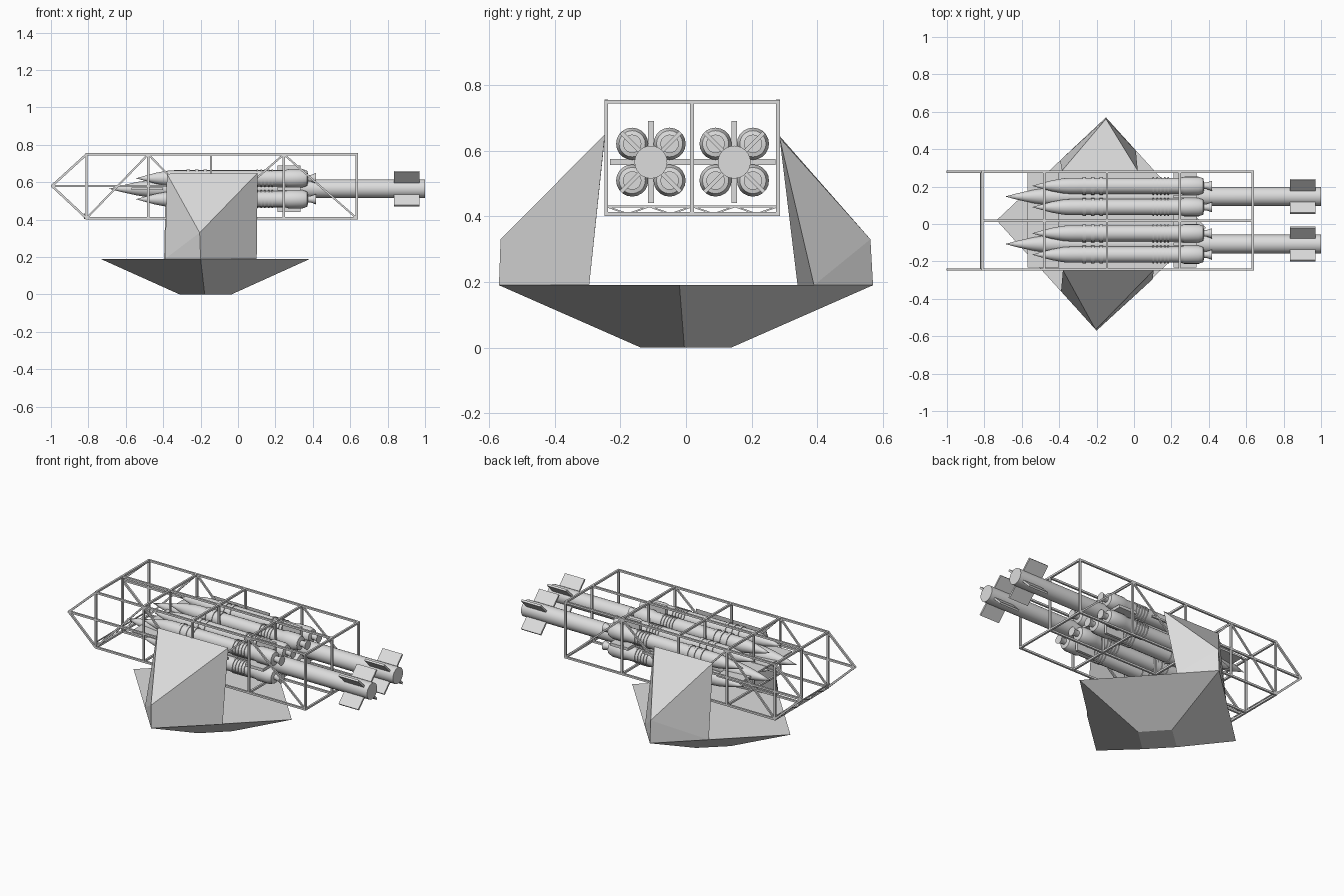
import bpy, bmesh, math
from mathutils import Vector, Matrix

if "Cube" in bpy.data.objects:
    bpy.data.objects.remove(bpy.data.objects["Cube"])

grey = bpy.data.materials.new("plain_grey")
grey.diffuse_color = (0.72, 0.72, 0.72, 1)
grey.use_nodes = True
grey.node_tree.nodes["Principled BSDF"].inputs["Base Color"].default_value = grey.diffuse_color


def finish(name, bm, smooth=False):
    bmesh.ops.recalc_face_normals(bm, faces=bm.faces)
    me = bpy.data.meshes.new(name)
    bm.to_mesh(me)
    bm.free()
    me.materials.append(grey)
    ob = bpy.data.objects.new(name, me)
    bpy.context.collection.objects.link(ob)
    if smooth:
        bpy.ops.object.select_all(action='DESELECT')
        ob.select_set(True)
        bpy.context.view_layer.objects.active = ob
        bpy.ops.object.shade_smooth_by_angle(angle=math.radians(35))
    return ob


def hull(name, pts):
    bm = bmesh.new()
    vs = [bm.verts.new(p) for p in pts]
    bmesh.ops.convex_hull(bm, input=vs)
    bmesh.ops.dissolve_limit(bm, angle_limit=0.03, verts=bm.verts, edges=bm.edges)
    finish(name, bm)


def bar(bm, a, b, t=0.012):
    """Square bar between two points."""
    a, b = Vector(a), Vector(b)
    d = b - a
    m = (Matrix.Translation((a + b) / 2) @ d.to_track_quat('X', 'Z').to_matrix().to_4x4()
         @ Matrix.Diagonal((d.length + t * 0.5, t, t, 1)))
    bmesh.ops.create_cube(bm, size=1, matrix=m)


def lathe(bm, profile, cy, cz, n=20):
    """Revolve (x, radius) pairs round an axis along x."""
    rings = []
    for x, r in profile:
        if r == 0:
            rings.append([bm.verts.new((x, cy, cz))])
        else:
            rings.append([bm.verts.new((x, cy + r * math.cos(2 * math.pi * i / n),
                                        cz + r * math.sin(2 * math.pi * i / n))) for i in range(n)])
    for p, q in zip(rings, rings[1:]):
        for i in range(n):
            j = (i + 1) % n
            if len(p) == 1:
                bm.faces.new((p[0], q[i], q[j]))
            elif len(q) == 1:
                bm.faces.new((p[i], p[j], q[0]))
            else:
                bm.faces.new((p[i], p[j], q[j], q[i]))


def fin(bm, x0, x1, r0, r1, ang, t, cy, cz):
    """Flat radial plate along the x axis."""
    m = (Matrix.Translation(((x0 + x1) / 2, cy, cz)) @ Matrix.Rotation(ang, 4, 'X')
         @ Matrix.Translation((0, (r0 + r1) / 2, 0)) @ Matrix.Diagonal((x1 - x0, r1 - r0, t, 1)))
    bmesh.ops.create_cube(bm, size=1, matrix=m)


# Base: upside-down truncated pyramid
hull("base", [(0.385, -0.02, 0.19), (-0.15, 0.57, 0.19), (-0.735, 0.02, 0.19), (-0.2, -0.57, 0.19),
              (-0.035, -0.005, 0), (-0.165, 0.138, 0), (-0.312, 0.005, 0), (-0.178, -0.138, 0)])

# Side supports
hull("front_support", [(-0.2, -0.57, 0.19), (-0.205, -0.565, 0.33), (-0.39, -0.36, 0.19),
                       (0.1, -0.295, 0.19), (-0.38, -0.247, 0.645), (0.105, -0.247, 0.65)])
hull("back_support", [(-0.15, 0.57, 0.19), (-0.15, 0.562, 0.33), (-0.395, 0.34, 0.19),
                      (0.01, 0.39, 0.19), (-0.385, 0.285, 0.645), (0.02, 0.285, 0.64)])

# Truss frame
bm = bmesh.new()
stations = [-0.81, -0.48, -0.145, 0.245, 0.635]
rails = [-0.243, 0.018, 0.28]
zb, zt, zm = 0.407, 0.749, 0.58
for y in rails:
    for z in (zb, zt):
        bar(bm, (stations[0], y, z), (stations[-1], y, z))
    for x in stations:
        bar(bm, (x, y, zb), (x, y, zt))
for x in stations:
    for z in (zb, zt):
        bar(bm, (x, rails[0], z), (x, rails[-1], z))
for y in (rails[0], rails[-1]):
    for i in range(4):
        z0, z1 = (zb, zt) if i % 2 == 0 else (zt, zb)
        bar(bm, (stations[i], y, z0), (stations[i + 1], y, z1), 0.01)
    for z in (zb, zt):
        bar(bm, (-0.995, y, zm), (stations[0], y, z))
    bar(bm, (-0.995, y, zm), (0.1, y, zm))
finish("truss_frame", bm)

# Lattice beam across the open end
bm = bmesh.new()
bar(bm, (-0.82, rails[0], 0.43), (-0.82, rails[-1], 0.43), 0.006)
for i in range(8):
    y0 = rails[0] + i * 0.0654
    a, b = (zb, 0.43) if i % 2 else (0.43, zb)
    bar(bm, (-0.82, y0, a), (-0.82, y0 + 0.0654, b), 0.005)
finish("end_lattice", bm)

# Rockets: core, fins and four boosters each
core = [(-0.69, 0), (-0.62, 0.018), (-0.54, 0.036), (-0.46, 0.048), (-0.42, 0.05), (1.0, 0.05), (1.0, 0)]
booster = [(-0.545, 0), (-0.5, 0.013), (-0.44, 0.029), (-0.38, 0.04), (-0.34, 0.043)]
for start, step, count in ((-0.275, 0.045, 3), (0.1, 0.02, 5)):
    w = step * 0.4
    for k in range(count):
        x = start + k * step
        booster += [(x, 0.043), (x, 0.048), (x + w, 0.048), (x + w, 0.043)]
booster += [(0.25, 0.043), (0.27, 0.049), (0.345, 0.049), (0.37, 0.04), (0.375, 0.018),
            (0.39, 0.018), (0.418, 0.028), (0.418, 0)]
cz = 0.565
for side, cy in (("front", -0.107), ("back", 0.147)):
    bm = bmesh.new()
    lathe(bm, core, cy, cz, 24)
    finish(side + "_rocket_core", bm, True)
    bm = bmesh.new()
    for sy in (-1, 1):
        for sz in (-1, 1):
            lathe(bm, booster, cy + sy * 0.057, cz + sz * 0.056)
    finish(side + "_boosters", bm, True)
    bm = bmesh.new()
    for k in range(4):
        fin(bm, 0.835, 0.97, 0.045, 0.128, math.pi * (0.25 + k / 2), 0.012, cy, cz)
        fin(bm, 0.21, 0.335, 0.045, 0.125, math.pi * k / 2, 0.018, cy, cz)
        if k % 2 == 0:
            fin(bm, -0.57, -0.40, 0.02, 0.125, math.pi * k / 2, 0.012, cy, cz)
    finish(side + "_fins", bm)
